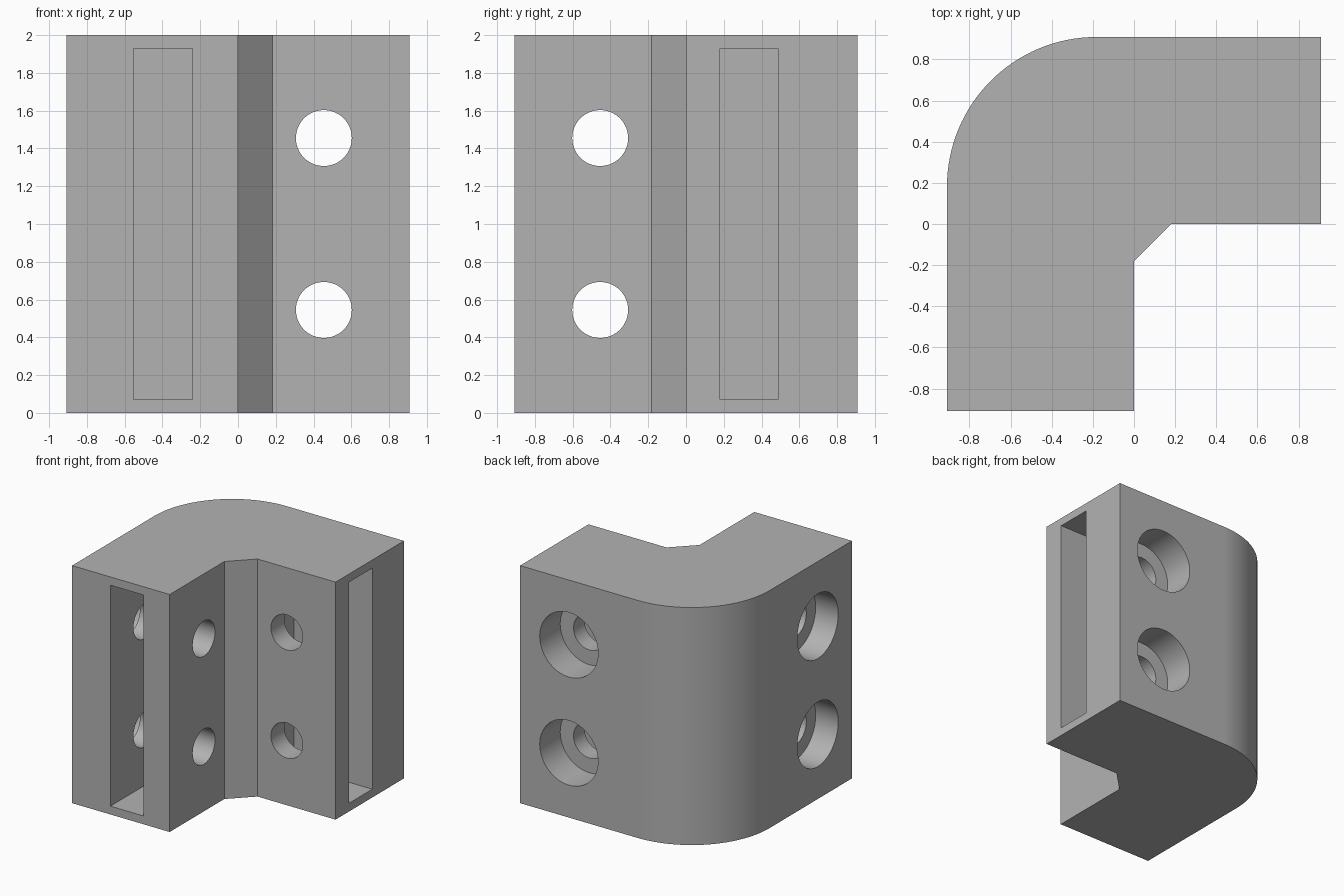
import bpy
import bmesh
from math import pi, cos, sin, radians
from mathutils import Matrix, Vector

cube = bpy.data.objects.get("Cube")
if cube:
    bpy.data.objects.remove(cube, do_unlink=True)

# Main sizes
HALF = 0.909          # half the width, also the thickness of each arm
HEIGHT = 2.0
CORNER = 0.727        # radius of the rounded outer corner
CHAMFER = 0.182       # inner corner
HOLE = HALF / 2       # hole distance from each arm end
HOLE_R, BORE_R = 0.148, 0.272
SLOT_DEPTH = 0.73

grey = bpy.data.materials.new("grey plastic")
grey.use_nodes = True
colour = (0.45, 0.45, 0.45, 1)
grey.diffuse_color = colour
grey.node_tree.nodes["Principled BSDF"].inputs["Base Color"].default_value = colour


def add_object(name, bm):
    bmesh.ops.recalc_face_normals(bm, faces=bm.faces[:])
    mesh = bpy.data.meshes.new(name)
    bm.to_mesh(mesh)
    bm.free()
    mesh.materials.append(grey)
    obj = bpy.data.objects.new(name, mesh)
    bpy.context.collection.objects.link(obj)
    return obj


def box(name, low, high):
    low, high = Vector(low), Vector(high)
    bm = bmesh.new()
    size = high - low
    bmesh.ops.create_cube(
        bm, size=1, matrix=Matrix.Translation((low + high) / 2) @ Matrix.Diagonal((*size, 1)))
    return add_object(name, bm)


def cylinder(name, start, end, radius):
    start, end = Vector(start), Vector(end)
    axis = end - start
    turn = axis.to_track_quat('Z', 'Y').to_matrix().to_4x4()
    bm = bmesh.new()
    bmesh.ops.create_cone(
        bm, cap_ends=True, segments=64, radius1=radius, radius2=radius,
        depth=axis.length, matrix=Matrix.Translation((start + end) / 2) @ turn)
    return add_object(name, bm)


# Bracket body: L profile with rounded outer and chamfered inner corner
centre = -HALF + CORNER
profile = [(-HALF, -HALF), (0, -HALF), (0, -CHAMFER), (CHAMFER, 0), (HALF, 0), (HALF, HALF)]
for i in range(33):
    a = pi / 2 + pi / 2 * i / 32
    profile.append((centre + CORNER * cos(a), -centre + CORNER * sin(a)))
bm = bmesh.new()
base = bm.faces.new([bm.verts.new((x, y, 0)) for x, y in profile])
top = bmesh.ops.extrude_face_region(bm, geom=[base])["geom"]
bmesh.ops.translate(bm, vec=(0, 0, HEIGHT), verts=[v for v in top if isinstance(v, bmesh.types.BMVert)])
body = add_object("corner_bracket", bm)

# Panel slots in the two arm ends
cutters = [
    box("front_slot", (-0.552, -HALF - 0.1, 0.07), (-0.242, -HALF + SLOT_DEPTH, 1.93)),
    box("left_slot", (HALF - SLOT_DEPTH, 0.18, 0.07), (HALF + 0.1, 0.488, 1.93)),
]

# Screw holes with counterbores on the outer walls
for z in (0.545, 1.455):
    cutters += [
        cylinder("back_hole", (HOLE, -0.1, z), (HOLE, 1, z), HOLE_R),
        cylinder("back_counterbore", (HOLE, HALF - 0.273, z), (HOLE, 1, z), BORE_R),
        cylinder("side_hole", (-1, -HOLE, z), (0.1, -HOLE, z), HOLE_R),
        cylinder("side_counterbore", (-1, -HOLE, z), (-HALF + 0.21, -HOLE, z), BORE_R),
    ]

bpy.ops.object.select_all(action='DESELECT')
body.select_set(True)
bpy.context.view_layer.objects.active = body
for cutter in cutters:
    mod = body.modifiers.new(cutter.name, 'BOOLEAN')
    mod.operation = 'DIFFERENCE'
    mod.solver = 'EXACT'
    mod.object = cutter
    bpy.ops.object.modifier_apply(modifier=mod.name)
    bpy.data.objects.remove(cutter, do_unlink=True)

# Smooth curved walls, crisp edges
bpy.ops.object.shade_smooth_by_angle(angle=radians(30))
weighted = body.modifiers.new("flat walls", 'WEIGHTED_NORMAL')
weighted.keep_sharp = True
